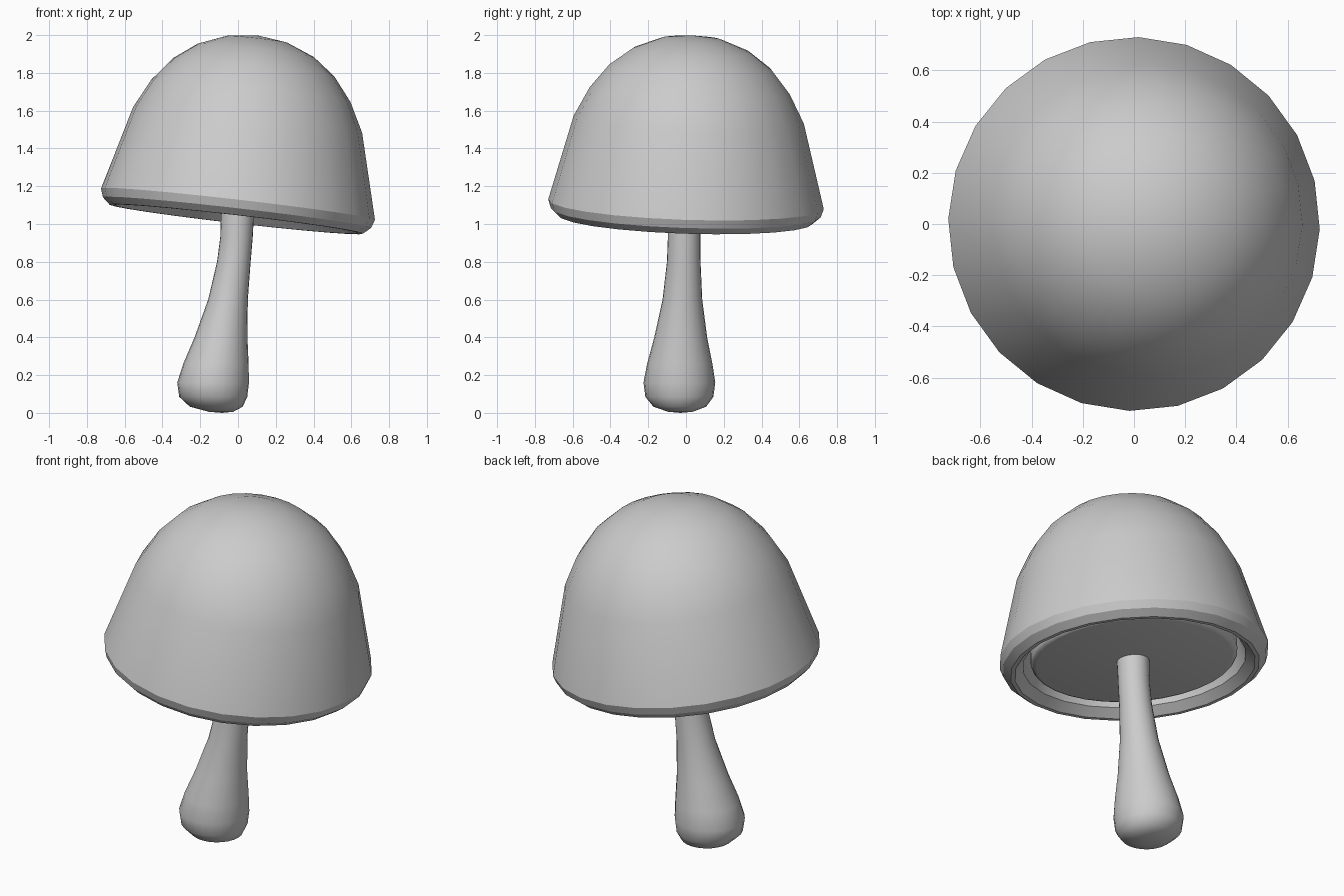
import bpy, bmesh, math
from mathutils import Vector, Matrix

if "Cube" in bpy.data.objects:
    bpy.data.objects.remove(bpy.data.objects["Cube"])

CAP_AXIS = Vector((0.115, 0.033, 1)).normalized()
CAP_TILT = (Matrix.Translation((0, 0, 1.105))
            @ Vector((0, 0, 1)).rotation_difference(CAP_AXIS).to_matrix().to_4x4())


def rings_object(name, rings, sides, matrix=Matrix(), smooth=30, phase=0.0):
    """Skin a stack of circles (centre x, centre y, height, radius); radius 0 is a tip."""
    bm = bmesh.new()
    loops = []
    for x, y, z, r in rings:
        if r == 0:
            loops.append([bm.verts.new((x, y, z))] * sides)
            continue
        angles = [phase + math.tau * i / sides for i in range(sides)]
        loops.append([bm.verts.new((x + r * math.cos(a), y + r * math.sin(a), z))
                      for a in angles])
    for low, high in zip(loops, loops[1:]):
        for i in range(sides):
            j = (i + 1) % sides
            corners = dict.fromkeys((low[i], low[j], high[j], high[i]))
            bm.faces.new(list(corners))
    bm.transform(matrix)
    bmesh.ops.recalc_face_normals(bm, faces=bm.faces)
    mesh = bpy.data.meshes.new(name)
    bm.to_mesh(mesh)
    bm.free()
    ob = bpy.data.objects.new(name, mesh)
    bpy.context.collection.objects.link(ob)
    bpy.ops.object.select_all(action='DESELECT')
    ob.select_set(True)
    bpy.context.view_layer.objects.active = ob
    bpy.ops.object.shade_smooth_by_angle(angle=math.radians(smooth))
    return ob


def lathe(profile):
    return [(0, 0, h, r) for r, h in profile]


# Cap: thick-lipped dome with a recessed underside
rings_object("cap", lathe([
    (0, 0.12), (0.57, 0.12), (0.60, 0.0), (0.605, -0.035), (0.652, -0.08),
    (0.675, -0.08), (0.715, -0.045), (0.73, 0.0), (0.61, 0.45), (0.53, 0.605),
    (0.43, 0.73), (0.31, 0.82), (0.16, 0.88), (0, 0.90)]),
    24, CAP_TILT, phase=math.radians(-1.5))

# Gill disc set inside the cap
rings_object("gill_disc", lathe([
    (0, -0.033), (0.53, -0.033), (0.55, -0.027), (0.56, -0.01),
    (0.56, 0.13), (0, 0.13)]), 32, CAP_TILT, smooth=50)

# Stem: bulbous foot tapering up in a gentle bend
rings_object("stem", [
    (-0.085, -0.03, 0.0, 0), (-0.09, -0.03, 0.006, 0.065),
    (-0.115, -0.033, 0.033, 0.14), (-0.131, -0.035, 0.085, 0.18),
    (-0.132, -0.035, 0.16, 0.19), (-0.117, -0.033, 0.26, 0.173),
    (-0.09, -0.028, 0.40, 0.14), (-0.053, -0.019, 0.60, 0.105),
    (-0.022, -0.012, 0.80, 0.089), (-0.008, -0.01, 0.93, 0.086),
    (0.0, -0.01, 1.12, 0.088), (0.0, -0.01, 1.12, 0)], 24, smooth=60)
